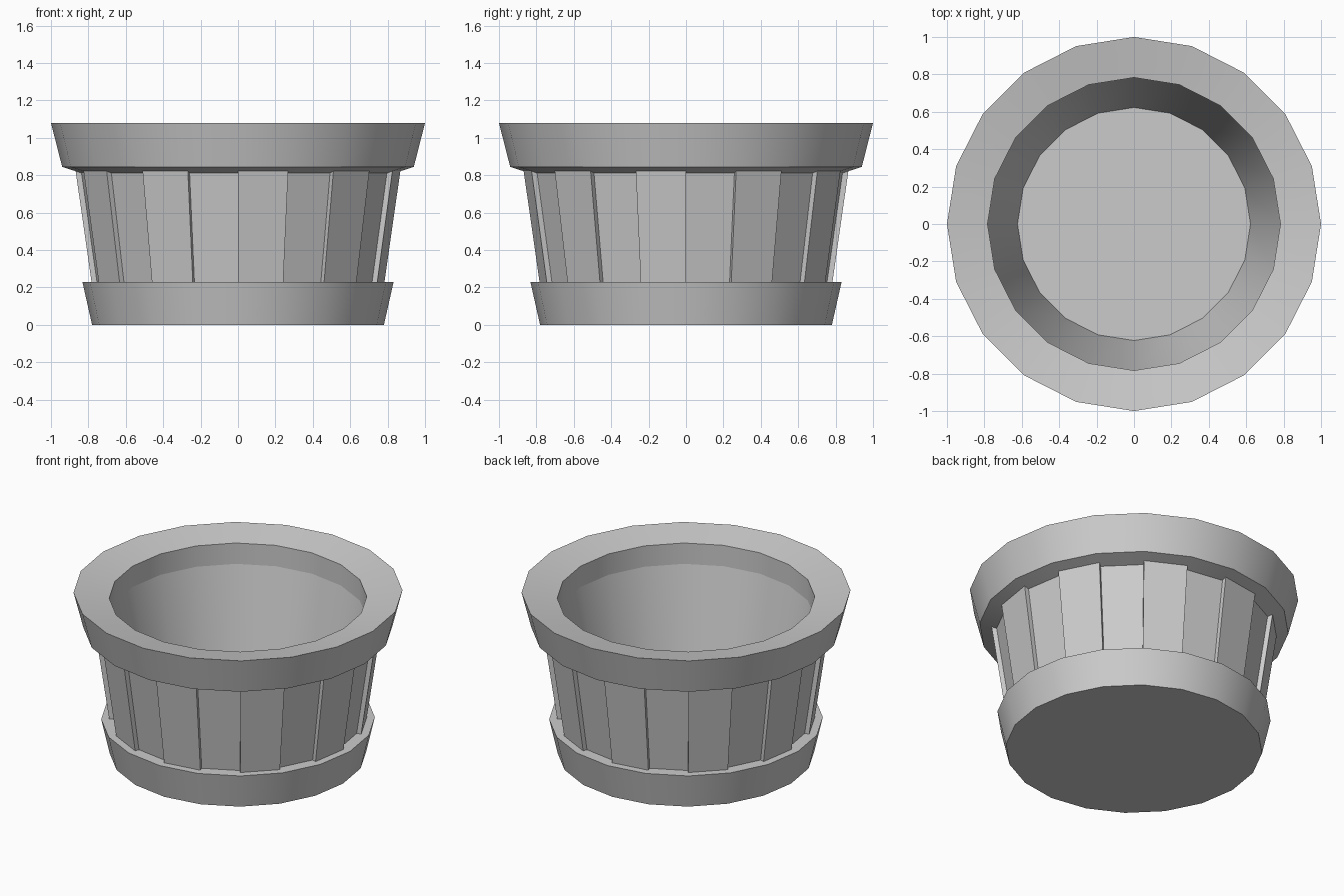
import bpy, bmesh
from math import sin, cos, radians, tau

if "Cube" in bpy.data.objects:
    bpy.data.objects.remove(bpy.data.objects["Cube"])

SIDES = 20
BAND_Z = 0.90   # lower end of the rim's inner face
FLOOR_Z = 0.12


def ring_point(r, z, k):
    a = tau * k / SIDES
    return (r * cos(a), r * sin(a), z)


def make_object(name, bm):
    bmesh.ops.recalc_face_normals(bm, faces=bm.faces)
    mesh = bpy.data.meshes.new(name)
    bm.to_mesh(mesh)
    bm.free()
    obj = bpy.data.objects.new(name, mesh)
    bpy.context.collection.objects.link(obj)
    return obj


def lathe(name, profile):
    """Turn an open profile and cap both ends with flat polygons."""
    bm = bmesh.new()
    rings = [[bm.verts.new(ring_point(r, z, k)) for k in range(SIDES)]
             for r, z in profile]
    for a, b in zip(rings, rings[1:]):
        for k in range(SIDES):
            n = (k + 1) % SIDES
            bm.faces.new((a[k], a[n], b[n], b[k]))
    bm.faces.new(rings[0])
    bm.faces.new(rings[-1])
    return make_object(name, bm)


def stave_ring(name, first, r_low, r_high):
    """Every second facet of the wall as a tapered plank."""
    # Plank top follows the sloped underside of the rim
    z_high = 0.80 + (r_high - 0.80) * 0.045 / 0.14
    section = [(0.72, 0.23), (r_low, 0.23), (r_high, z_high), (0.80, 0.80)]
    bm = bmesh.new()
    for k in range(first, SIDES, 2):
        a = [bm.verts.new(ring_point(r, z, k)) for r, z in section]
        b = [bm.verts.new(ring_point(r, z, k + 1)) for r, z in section]
        bm.faces.new(a)
        bm.faces.new(b)
        for i in range(4):
            j = (i + 1) % 4
            bm.faces.new((a[i], a[j], b[j], b[i]))
    return make_object(name, bm)


# Tub: foot band, core wall, flared rim, hollow inside with floor
tub = lathe("tub_body", [
    (0.78, 0.0), (0.832, 0.23), (0.72, 0.23),
    (0.80, 0.80), (0.94, 0.845), (1.0, 1.08),
    (0.783, 1.04), (0.783, BAND_Z), (0.623, FLOOR_Z),
])
bpy.context.view_layer.objects.active = tub
tub.select_set(True)
bpy.ops.object.shade_smooth_by_angle(angle=radians(25))

# Keep a crisp line where the rim's inner face meets the bowl wall
verts = tub.data.vertices
for edge in tub.data.edges:
    if all(abs(verts[v].co.z - BAND_Z) < 1e-4 for v in edge.vertices):
        edge.use_edge_sharp = True

# Alternating raised and recessed staves (a raised one starts just right of front)
stave_ring("raised_staves", 1, 0.783, 0.868)
stave_ring("recessed_staves", 0, 0.754, 0.837)
